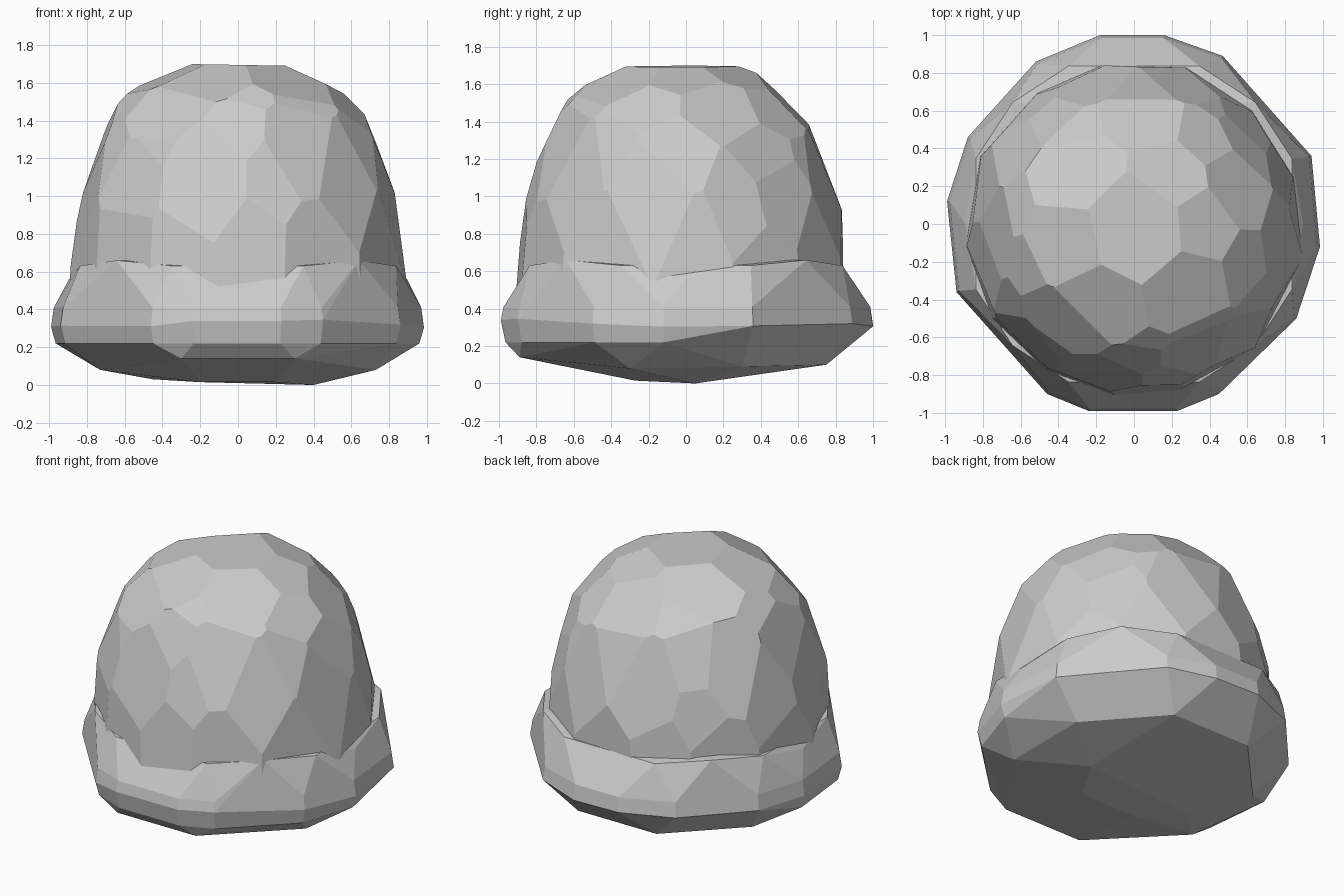
import bpy, bmesh, random
from math import sin, cos, pi, radians
from mathutils import Vector

if "Cube" in bpy.data.objects:
    bpy.data.objects.remove(bpy.data.objects["Cube"])

random.seed(4)


def finish(name, bm):
    # merge near-flat triangles into chunky polygon facets
    bmesh.ops.dissolve_limit(bm, angle_limit=radians(6), verts=bm.verts, edges=bm.edges)
    bmesh.ops.recalc_face_normals(bm, faces=bm.faces)
    mesh = bpy.data.meshes.new(name)
    bm.to_mesh(mesh)
    bm.free()
    ob = bpy.data.objects.new(name, mesh)
    bpy.context.collection.objects.link(ob)
    return ob


# Flared stone foot: hull of the outline, a shoulder ring and a bowl-like underside
outline = [(-.18, 1), (.16, 1), (.47, .89), (.94, .36), (.985, -.12), (.86, -.5),
           (.45, -.9), (.23, -.99), (-.24, -.99), (-.46, -.9), (-.67, -.68),
           (-.94, -.36), (-.99, .12), (-.88, .46), (-.52, .86)]
pts = [(x, y, .32 + random.uniform(-.02, .03)) for x, y in outline]
pts += [(x * .985, y * .985, .41) for x, y in outline]
pts += [(x * .975, y * .975, .22) for x, y in outline[4:13]]
for i in range(16):
    a = i * pi / 8
    diag = abs(sin(2 * a))
    r, z = .895 + .015 * diag, .56 + .1 * diag
    pts.append((r * cos(a), r * sin(a), z))
for s in (-1, 1):
    pts += [(s * .73, -.3, .08), (s * .72, .3, .09), (s * .3, -.89, .14),
            (s * .3, .75, .10), (s * .2, -.27, .015)]
pts += [(-.45, -.05, .03), (.4, .05, 0), (-.1, .05, .01), (0, .83, .18)]

bm = bmesh.new()
for p in pts:
    bm.verts.new(p)
res = bmesh.ops.convex_hull(bm, input=bm.verts)
loose = [v for v in bm.verts if not v.link_faces]
bmesh.ops.delete(bm, geom=loose, context='VERTS')
finish("stone_foot", bm)

# Dome: a block chiselled by tangent planes (radius, height, normal tilt, count)
rings = [(.86, .68, 3, 13), (.82, .97, 13, 12), (.755, 1.22, 23, 12),
         (.61, 1.47, 42, 10), (.36, 1.635, 64, 6), (0, 1.695, 90, 1)]
bm = bmesh.new()
bmesh.ops.create_cube(bm, size=4)
center = Vector((0, -.025, 0))


def chisel(co, no):
    geom = bm.verts[:] + bm.edges[:] + bm.faces[:]
    cut = bmesh.ops.bisect_plane(bm, geom=geom, plane_co=co, plane_no=no, clear_outer=True)
    edges = [e for e in cut['geom_cut'] if isinstance(e, bmesh.types.BMEdge)]
    if len(edges) > 2:
        bmesh.ops.contextual_create(bm, geom=edges)


chisel(Vector((0, 0, .33)), Vector((0, 0, -1)))
for k, (r, z, tilt, n) in enumerate(rings):
    for i in range(n):
        jit = .25 if n > 1 else 0
        a = 2 * pi * (i + .5 * (k % 2) + random.uniform(-jit, jit)) / n
        t = radians(tilt + random.uniform(-3, 3))
        out = Vector((cos(a), sin(a), 0))
        co = center + out * r + Vector((0, 0, z + (random.uniform(-.04, .04) if 0 < tilt < 60 else 0)))
        chisel(co, out * cos(t) + Vector((0, 0, sin(t))))
finish("stone_dome", bm)
